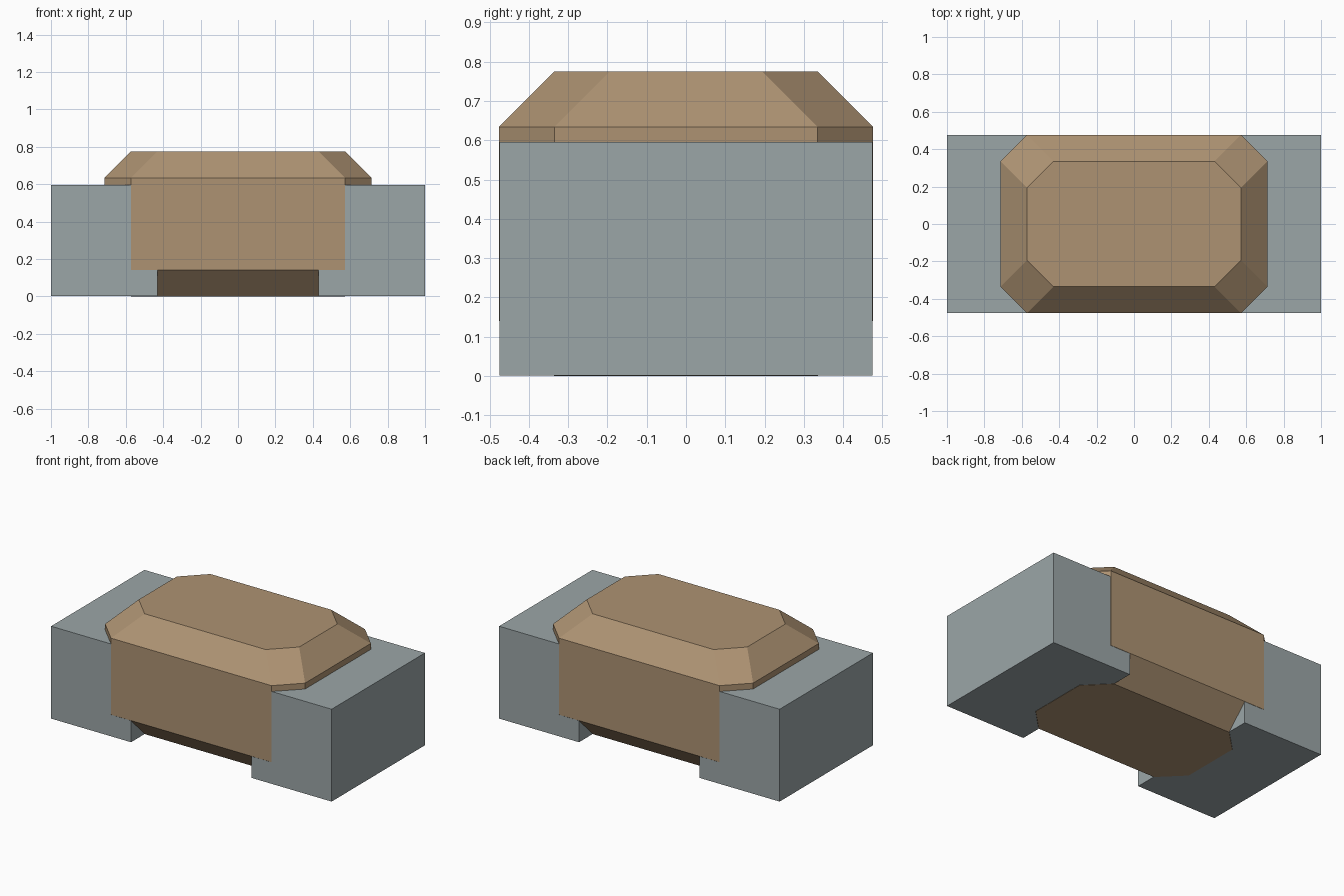
import bpy
import bmesh

cube = bpy.data.objects.get("Cube")
if cube:
    bpy.data.objects.remove(cube, do_unlink=True)


def make_material(name, color):
    mat = bpy.data.materials.new(name)
    mat.use_nodes = True
    mat.diffuse_color = color
    mat.node_tree.nodes["Principled BSDF"].inputs["Base Color"].default_value = color
    return mat


def add_object(name, bm, mat):
    bmesh.ops.recalc_face_normals(bm, faces=bm.faces)
    mesh = bpy.data.meshes.new(name)
    bm.to_mesh(mesh)
    bm.free()
    mesh.materials.append(mat)
    obj = bpy.data.objects.new(name, mesh)
    bpy.context.collection.objects.link(obj)
    return obj


def octagon(hx, hy, cut):
    """Outline of a rectangle with its corners cut at 45 degrees."""
    quarter = [(hx, hy - cut), (hx - cut, hy)]
    pts = quarter + [(-x, y) for x, y in reversed(quarter)]
    return pts + [(-x, -y) for x, y in pts]


tan = make_material("tan casing", (0.42, 0.29, 0.17, 1))
grey = make_material("grey metal", (0.33, 0.38, 0.39, 1))

# Casing: stacked octagons, chamfered at the top and bottom
CUT = 0.141
HX, HY, TOP = 0.713, 0.476, 0.775
bm = bmesh.new()
rings = []
for z, inset in ((0, CUT), (CUT, 0), (TOP - CUT, 0), (TOP, CUT)):
    rings.append([bm.verts.new((x, y, z))
                  for x, y in octagon(HX - inset, HY - inset, CUT)])
for low, high in zip(rings, rings[1:]):
    for i in range(len(low)):
        j = (i + 1) % len(low)
        bm.faces.new((low[i], low[j], high[j], high[i]))
bm.faces.new(rings[0])
bm.faces.new(rings[-1])
add_object("casing", bm, tan)

# Terminals: a block wrapped round each end of the casing
INNER, HEIGHT, DEPTH, LIFT = 0.43, 0.596, 0.95, 0.001
for name, side in (("left_terminal", 1), ("right_terminal", -1)):
    bm = bmesh.new()
    bmesh.ops.create_cube(bm, size=1)
    bmesh.ops.scale(bm, vec=(1 - INNER, DEPTH, HEIGHT - LIFT), verts=bm.verts)
    bmesh.ops.translate(bm, verts=bm.verts,
                        vec=(side * (1 + INNER) / 2, 0, (HEIGHT + LIFT) / 2))
    add_object(name, bm, grey)
